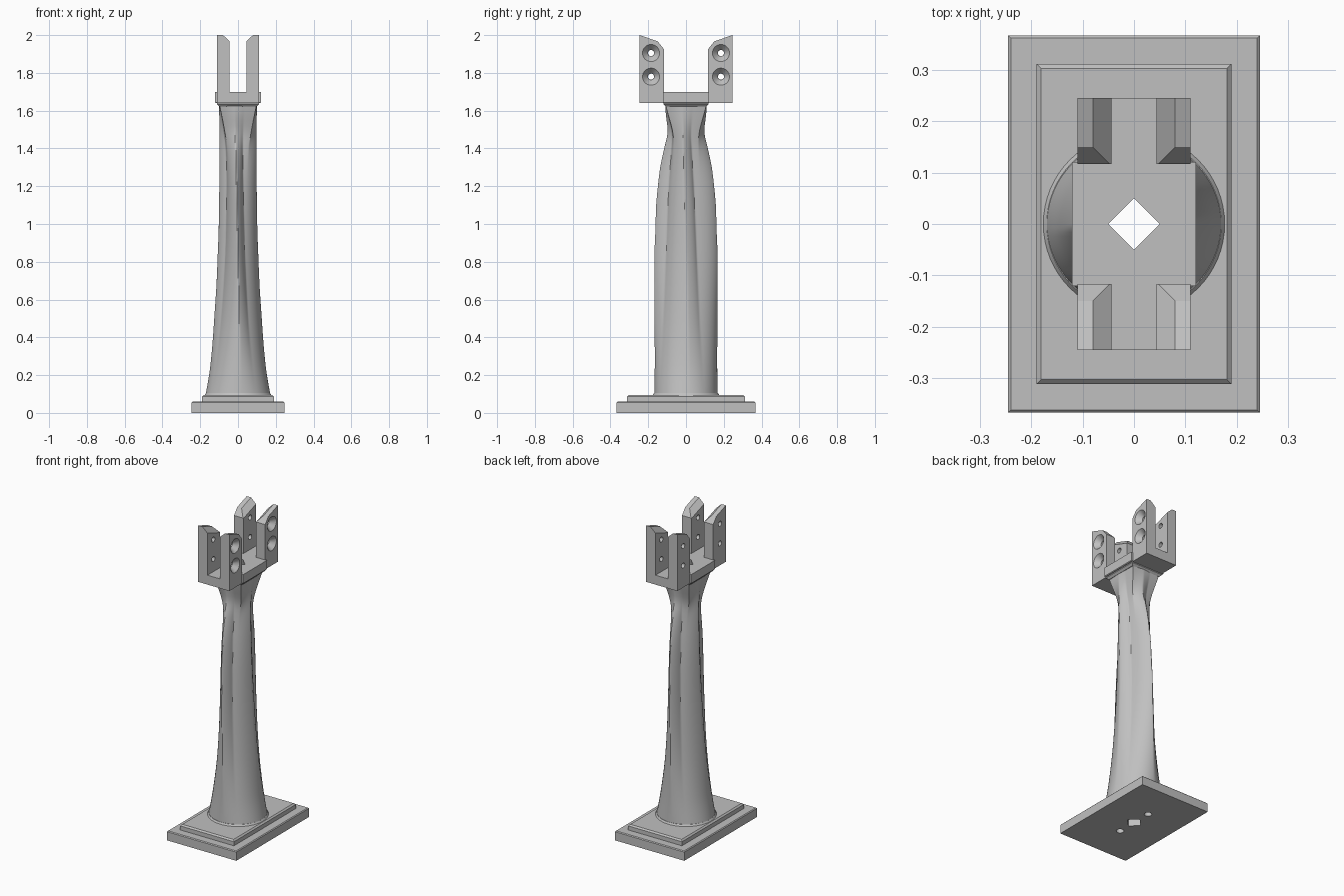
import bpy, bmesh
from math import sin, cos, pi, radians
from mathutils import Vector, Matrix

if "Cube" in bpy.data.objects:
    bpy.data.objects.remove(bpy.data.objects["Cube"])

grey = bpy.data.materials.new("plain grey")
grey.use_nodes = True
GREY = (0.53, 0.53, 0.53, 1)
grey.diffuse_color = GREY
grey.node_tree.nodes["Principled BSDF"].inputs["Base Color"].default_value = GREY


def finish(bm, name, helper=False):
    bmesh.ops.recalc_face_normals(bm, faces=bm.faces)
    me = bpy.data.meshes.new(name)
    bm.to_mesh(me)
    bm.free()
    ob = bpy.data.objects.new(name, me)
    bpy.context.collection.objects.link(ob)
    me.materials.append(grey)
    ob.hide_render = helper
    return ob


def box_bm(lo, hi):
    bm = bmesh.new()
    lo, hi = Vector(lo), Vector(hi)
    bmesh.ops.create_cube(bm, size=1)
    for v in bm.verts:
        v.co = (lo + hi) / 2 + v.co * (hi - lo)
    return bm


def slab(name, x, y, z0, z1, chamfer, at_top=True):
    """Centred block with its upper or lower rim chamfered."""
    bm = box_bm((-x, -y, z0), (x, y, z1))
    level = z1 if at_top else z0
    rim = [e for e in bm.edges if all(abs(v.co.z - level) < 1e-5 for v in e.verts)]
    bmesh.ops.bevel(bm, geom=rim, offset=chamfer, segments=1, affect='EDGES')
    return finish(bm, name)


def cone(bm, r1, r2, depth, matrix, sides=32):
    bmesh.ops.create_cone(bm, cap_ends=True, segments=sides, radius1=r1,
                          radius2=r2, depth=depth, matrix=matrix)


def cut(ob, cutter):
    mod = ob.modifiers.new("cut", 'BOOLEAN')
    mod.operation = 'DIFFERENCE'
    mod.solver = 'EXACT'
    mod.object = cutter
    bpy.context.view_layer.objects.active = ob
    bpy.ops.object.modifier_apply(modifier=mod.name)


def smooth(ob, angle=30):
    bpy.ops.object.select_all(action='DESELECT')
    ob.select_set(True)
    bpy.context.view_layer.objects.active = ob
    bpy.ops.object.shade_smooth_by_angle(angle=radians(angle))


def lerp(keys, z, col):
    """Smoothly interpolated column of a key table."""
    if z <= keys[0][0]:
        return keys[0][col]
    for i in range(len(keys) - 1):
        a, b = keys[i], keys[i + 1]
        if z <= b[0]:
            h = b[0] - a[0]
            t = (z - a[0]) / h
            p = keys[max(i - 1, 0)]
            n = keys[min(i + 2, len(keys) - 1)]
            m0 = (b[col] - p[col]) / (b[0] - p[0]) * h
            m1 = (n[col] - a[col]) / (n[0] - a[0]) * h
            return ((2*t**3 - 3*t*t + 1) * a[col] + (t**3 - 2*t*t + t) * m0
                    + (3*t*t - 2*t**3) * b[col] + (t**3 - t*t) * m1)
    return keys[-1][col]


def pinwheel(t):
    """Unit radius of four ridges, steep on one side and gentle on the other."""
    quarter, valley, low = pi / 2, radians(28), 0.64
    t %= quarter
    if t < valley:
        return 1 - (1 - low) * t / valley
    return low + (1 - low) * ((t - valley) / (quarter - valley)) ** 1.5


# Base plate and plinth
base = slab("base_plate", 0.245, 0.367, 0, 0.06, 0.005)
plinth = slab("plinth", 0.19, 0.312, 0.058, 0.095, 0.009)

# Column: height, x radius, y radius, roundness, squareness, ridge angle
KEYS = [(0.09, 0.172, 0.168, 1.0, 0.0, 6),
        (0.25, 0.147, 0.166, 0.85, 0.0, 5),
        (0.5, 0.126, 0.167, 0.52, 0.0, 3),
        (0.85, 0.107, 0.167, 0.2, 0.0, 0),
        (1.2, 0.1, 0.151, 0.06, 0.0, -4),
        (1.4, 0.1, 0.119, 0.05, 0.1, -7),
        (1.5, 0.1, 0.09, 0.05, 0.4, -9),
        (1.63, 0.1, 0.11, 0.05, 0.95, -10)]
SIDES, ROWS = 128, 56
bm = bmesh.new()
rings = []
for k in range(ROWS + 1):
    z = 0.09 + (1.63 - 0.09) * k / ROWS
    ax, ay, rnd, sq, turn = (lerp(KEYS, z, c) for c in range(1, 6))
    rnd, sq = min(max(rnd, 0), 1), min(max(sq, 0), 1)
    ring = []
    for i in range(SIDES):
        t = 2 * pi * i / SIDES
        c, s = cos(t), sin(t)
        r = rnd + (1 - rnd) * pinwheel(t - radians(turn))
        fluted = Vector((ax * c * r, ay * s * r, z))
        square = Vector((0.1 * c, 0.11 * s, 0)) / max(abs(c), abs(s))
        square.z = z
        ring.append(bm.verts.new(fluted.lerp(square, sq)))
    rings.append(ring)
for a, b in zip(rings, rings[1:]):
    for i in range(SIDES):
        j = (i + 1) % SIDES
        bm.faces.new((a[i], a[j], b[j], b[i]))
bm.faces.new(rings[0])
bm.faces.new(rings[-1])
column = finish(bm, "column")

# Thin collar at the column foot
bm = bmesh.new()
cone(bm, 0.178, 0.17, 0.012, Matrix.Translation((0, 0, 0.099)), 64)
collar = finish(bm, "foot_collar")

# Neck, head plate and the two cradle floors
neck = slab("neck", 0.112, 0.118, 1.622, 1.645, 0.012, at_top=False)
head = slab("head_plate", 0.121, 0.121, 1.64, 1.70, 0.004, at_top=False)
for side, label in ((-1, "front"), (1, "back")):
    ys = sorted((0.115 * side, 0.245 * side))
    finish(box_bm((-0.11, ys[0], 1.64), (0.11, ys[1], 1.70)), label + "_cradle_floor")

# Screw hole cutter, countersunk on the +x side only
turn_x = Matrix.Rotation(pi / 2, 4, 'Y')
spots = [(y, z) for y in (-0.185, 0.185) for z in (1.78, 1.905)]
bm = bmesh.new()
for y, z in spots:
    cone(bm, 0.016, 0.016, 0.4, Matrix.Translation((0, y, z)) @ turn_x)
screws = finish(bm, "screw_hole_cutter", True)
bm = bmesh.new()
for y, z in spots:
    cone(bm, 0.017, 0.047, 0.034, Matrix.Translation((0.095, y, z)) @ turn_x)
sinks = finish(bm, "countersink_cutter", True)

# Four cradle posts with sloped tops and chamfered inner corners
for sx, xname in ((-1, "right"), (1, "left")):
    for sy, yname in ((-1, "front"), (1, "back")):
        bm = box_bm((0.044, 0.117, 1.695), (0.11, 0.245, 2.02))
        for point, normal in (((0.08, 0.245, 2.0), (0, -0.35, 1)),
                              ((0.08, 0.15, 1.967), (-0.9, -0.35, 1)),
                              ((0.08, 0.15, 1.967), (0, -1.25, 1))):
            bmesh.ops.bisect_plane(bm, geom=bm.verts[:] + bm.edges[:] + bm.faces[:],
                                   plane_co=point, plane_no=Vector(normal).normalized(),
                                   clear_outer=True)
            bmesh.ops.holes_fill(bm, edges=[e for e in bm.edges if e.is_boundary])
        for v in bm.verts:
            v.co.x *= sx
            v.co.y *= sy
        post = finish(bm, yname + "_" + xname + "_post")
        cut(post, screws)
        if sx > 0:
            cut(post, sinks)
        smooth(post)

# Square channel through the full height, turned to a diamond
bm = bmesh.new()
cone(bm, 0.05, 0.05, 2.2, Matrix.Translation((0, 0, 1)), 4)
channel = finish(bm, "channel_cutter", True)

# Blind fixing holes in the underside
bm = bmesh.new()
for y in (-0.125, 0.125):
    cone(bm, 0.022, 0.022, 0.1, Matrix.Translation((0, y, 0)))
fixings = finish(bm, "fixing_hole_cutter", True)

cut(base, fixings)
for part in (base, plinth, collar, column, neck, head):
    cut(part, channel)
smooth(column, 35)
smooth(collar)

for helper in (screws, sinks, channel, fixings):
    bpy.data.objects.remove(helper)
